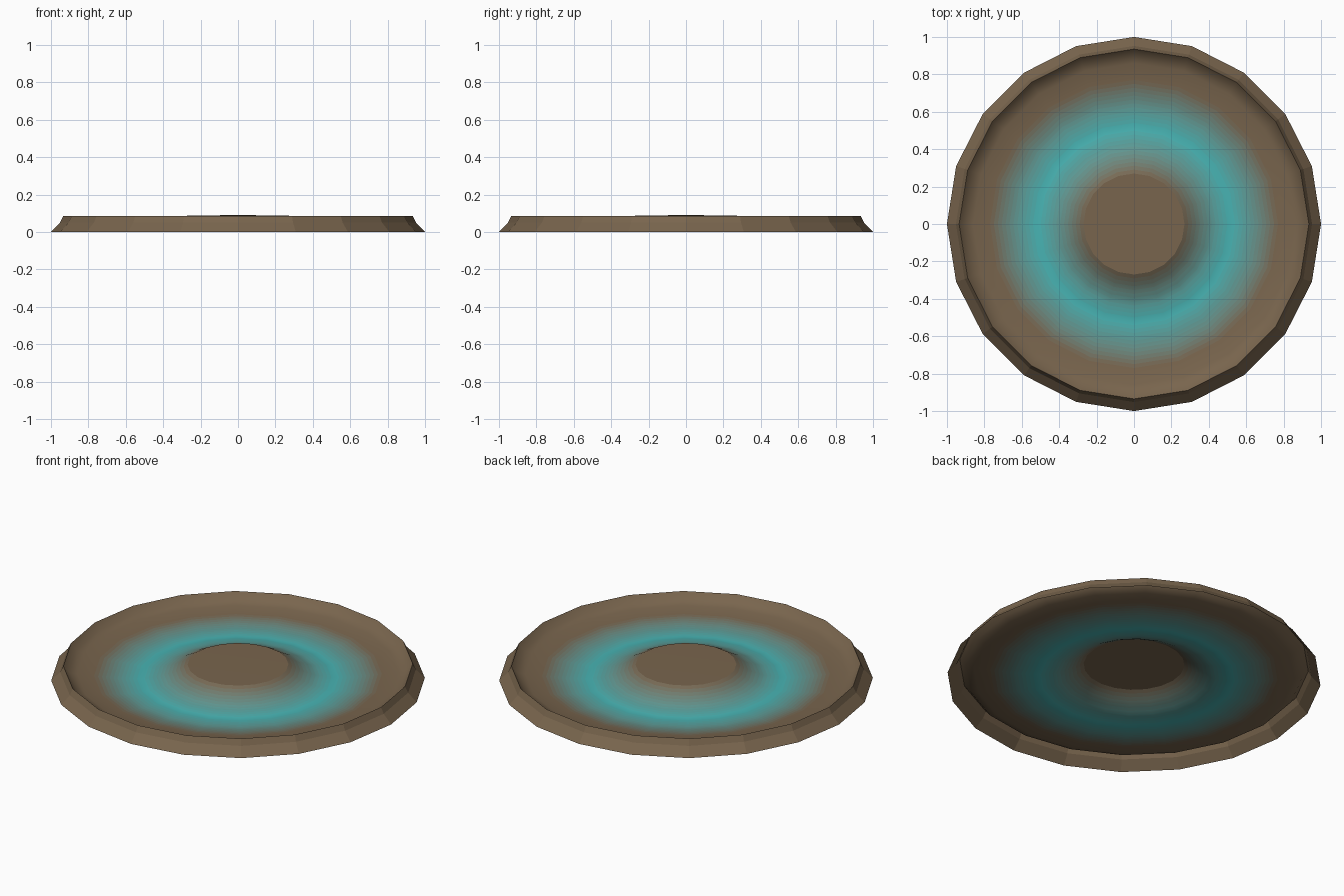
import bpy, bmesh, math

if "Cube" in bpy.data.objects:
    bpy.data.objects.remove(bpy.data.objects["Cube"])

SIDES = 20
BROWN = (0.19, 0.13, 0.075)
TEAL = (0.06, 0.47, 0.47)


def material(name, t):
    m = bpy.data.materials.new(name)
    m.diffuse_color = tuple(b + (c - b) * t for b, c in zip(BROWN, TEAL)) + (1,)
    m.use_nodes = True
    m.node_tree.nodes["Principled BSDF"].inputs["Base Color"].default_value = m.diffuse_color
    return m


def lathe(name, profile, mats, smooth=True):
    """Open sheet swept round z; one material per band."""
    bm = bmesh.new()
    rings = []
    for r, z in profile:
        if r == 0:
            rings.append([bm.verts.new((0, 0, z))] * SIDES)
        else:
            rings.append([bm.verts.new((r * math.cos(a), r * math.sin(a), z))
                          for a in (2 * math.pi * i / SIDES for i in range(SIDES))])
    for k, (a, b) in enumerate(zip(rings, rings[1:])):
        for i in range(SIDES):
            j = (i + 1) % SIDES
            corners = list(dict.fromkeys((a[i], a[j], b[j], b[i])))
            f = bm.faces.new(corners)
            f.material_index = min(k, len(mats) - 1)
            f.smooth = smooth
    bmesh.ops.recalc_face_normals(bm, faces=bm.faces)
    # open sheet: make it face upwards
    if sum(f.normal.z * f.calc_area() for f in bm.faces) < 0:
        bmesh.ops.reverse_faces(bm, faces=bm.faces)
    me = bpy.data.meshes.new(name)
    bm.to_mesh(me)
    bm.free()
    for m in mats:
        me.materials.append(m)
    ob = bpy.data.objects.new(name, me)
    bpy.context.collection.objects.link(ob)
    return ob


def height(r, pts):
    for (r0, z0), (r1, z1) in zip(pts, pts[1:]):
        if r0 <= r <= r1:
            return z0 + (z1 - z0) * (r - r0) / (r1 - r0)


brown = material("earth", 0)

# outer bank, facing outwards
lathe("outer_bank", [(1, 0), (0.952, 0.05), (0.935, 0.085)], [brown], smooth=False)

# inner bank down into the basin
lathe("inner_bank", [(0.935, 0.085), (0.905, 0.05), (0.86, 0.035), (0.77, 0.025)], [brown])

# coloured basin: brown to teal and back in fine bands
floor = [(0.27, 0.088), (0.35, 0.045), (0.42, 0.02), (0.52, 0.006), (0.65, 0.01), (0.77, 0.025)]
N = 24
radii = [0.27 + 0.50 * i / N for i in range(N + 1)]
bands = []
for a, b in zip(radii, radii[1:]):
    bands.append(material("pool_band", max(0, 1 - abs((a + b) / 2 - 0.52) / 0.25)))
lathe("pool_ring", [(r, height(r, floor)) for r in radii], bands)

# central mound
lathe("centre_mound", [(0.27, 0.088), (0, 0.09)], [brown])
